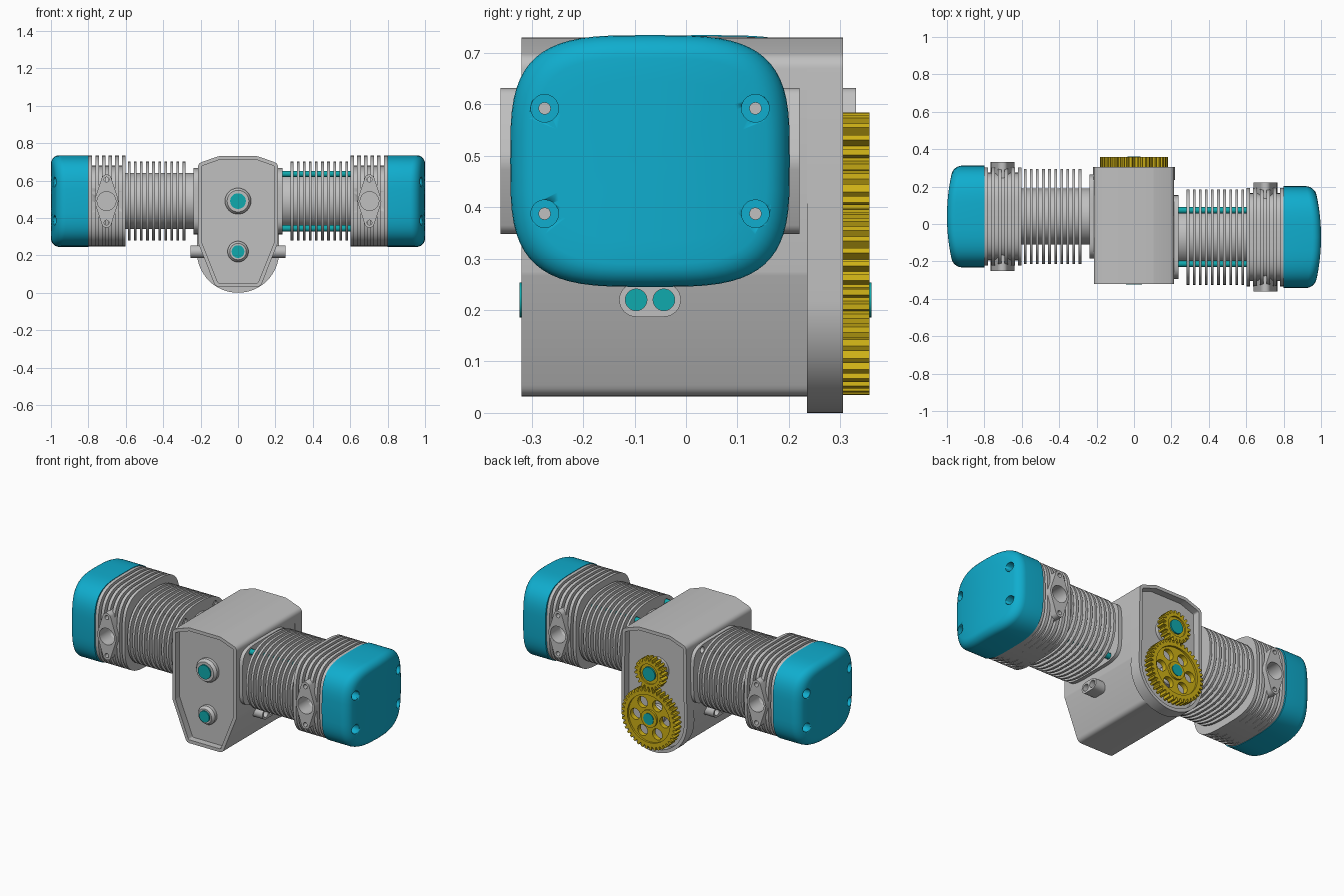
import bpy, bmesh
from math import sin, cos, pi, radians, copysign
from mathutils import Vector
from mathutils.geometry import convex_hull_2d

if "Cube" in bpy.data.objects:
    bpy.data.objects.remove(bpy.data.objects["Cube"])


def material(name, rgb):
    m = bpy.data.materials.new(name)
    m.use_nodes = True
    m.diffuse_color = (*rgb, 1)
    m.node_tree.nodes["Principled BSDF"].inputs["Base Color"].default_value = (*rgb, 1)
    return m


GREY = material("cast grey", (0.53, 0.53, 0.53))
BLUE = material("cover blue", (0.005, 0.42, 0.62))
TEAL = material("shaft teal", (0.005, 0.40, 0.42))
GOLD = material("gear gold", (0.62, 0.44, 0.008))
Z = 0.49          # cylinder and crankshaft height
CAM = 0.22        # lower shaft height


# ---- outlines: lists of 2D points ----
def circle(u, v, r, n=32):
    return [(u + r * cos(2 * pi * i / n), v + r * sin(2 * pi * i / n)) for i in range(n)]


def squircle(u, v, hu, up, down, power, n=64):
    pts = []
    for i in range(n):
        c, s = cos(2 * pi * i / n), sin(2 * pi * i / n)
        h = up if s > 0 else down
        pts.append((u + copysign(abs(c) ** (2 / power), c) * hu,
                    v + copysign(abs(s) ** (2 / power), s) * h))
    return pts


def hull(*loops):
    pts = [Vector(p) for loop in loops for p in loop]
    return [tuple(pts[i]) for i in convex_hull_2d(pts)]


def gear_outline(v, root, tip, teeth):
    pts = []
    for i in range(teeth):
        for f, r in ((0, root), (0.25, root), (0.4, tip), (0.8, tip)):
            a = 2 * pi * (i + f) / teeth
            pts.append((r * cos(a), v + r * sin(a)))
    return pts


# ---- solids ----
def finish(name, bm, mat):
    me = bpy.data.meshes.new(name)
    bmesh.ops.remove_doubles(bm, verts=bm.verts, dist=1e-5)
    bmesh.ops.recalc_face_normals(bm, faces=bm.faces)
    bm.to_mesh(me)
    bm.free()
    me.materials.clear()
    me.materials.append(mat)
    me.shade_smooth()
    me.set_sharp_from_angle(angle=radians(32))
    ob = bpy.data.objects.new(name, me)
    bpy.context.collection.objects.link(ob)
    return ob


def baked(ob):
    dg = bpy.context.evaluated_depsgraph_get()
    return bpy.data.meshes.new_from_object(ob.evaluated_get(dg))


def plate(name, loops, a, b, axis, mat=GREY):
    """Extrude an outline with optional holes from a to b along an axis."""
    cu = bpy.data.curves.new(name, "CURVE")
    cu.dimensions, cu.fill_mode, cu.extrude = "2D", "BOTH", abs(b - a) / 2
    for loop in loops:
        sp = cu.splines.new("POLY")
        sp.points.add(len(loop) - 1)
        for p, (u, v) in zip(sp.points, loop):
            p.co = (u, v, 0, 1)
        sp.use_cyclic_u = True
    tmp = bpy.data.objects.new(name + "_outline", cu)
    bpy.context.collection.objects.link(tmp)
    me = baked(tmp)
    bpy.data.objects.remove(tmp)
    bm = bmesh.new()
    bm.from_mesh(me)
    bpy.data.meshes.remove(me)
    for vert in bm.verts:
        u, v, w = vert.co
        w += (a + b) / 2
        vert.co = (w, u, v) if axis == "X" else (u, w, v)
    return finish(name, bm, mat)


def loft(name, rings, mat=GREY):
    bm = bmesh.new()
    rows = [[bm.verts.new(p) for p in ring] for ring in rings]
    n = len(rows[0])
    for r0, r1 in zip(rows, rows[1:]):
        for i in range(n):
            bm.faces.new((r0[i], r0[(i + 1) % n], r1[(i + 1) % n], r1[i]))
    bm.faces.new(rows[0])
    bm.faces.new(rows[-1])
    return finish(name, bm, mat)


def bake_modifiers(ob):
    me = baked(ob)
    ob.modifiers.clear()
    ob.data = me


def repeat(ob, count, step):
    m = ob.modifiers.new("repeat", "ARRAY")
    m.count, m.use_relative_offset, m.use_constant_offset = count, False, True
    m.constant_offset_displace = (step, 0, 0)
    bake_modifiers(ob)


def cut(ob, cutter):
    m = ob.modifiers.new("cut", "BOOLEAN")
    m.operation, m.object, m.solver = "DIFFERENCE", cutter, "EXACT"
    bake_modifiers(ob)


# ---- crankcase ----
corners = [(0.10, 0.70), (0.185, 0.67), (0.185, 0.275), (0.10, 0.062)]


def case_outline(r):
    return hull(*[circle(s * x, z, r, 24) for x, z in corners for s in (-1, 1)])


def back_outline(r):
    return hull(case_outline(r), circle(0, CAM, 0.19 + r, 64))


plate("crankcase", [case_outline(0.03)], -0.28, 0.25, "Y")
plate("front_rim", [case_outline(0.03), case_outline(0.01)], -0.32, -0.28, "Y")
plate("gear_housing", [back_outline(0.03)], 0.235, 0.262, "Y")
plate("back_rim", [back_outline(0.03), back_outline(0.01)], 0.262, 0.305, "Y")

# ---- shafts and their bearing bosses ----
for name, z, r, boss, back in (("crankshaft", Z, 0.042, 0.07, 0.357),
                               ("lower_shaft", CAM, 0.034, 0.056, 0.361)):
    plate(name, [circle(0, z, r)], -0.324, back, "Y", TEAL)
    for side, y0, y1 in (("front", -0.275, -0.316), ("back", 0.26, 0.3)):
        sections = ((y0, boss), (y0 + (y1 - y0) * 0.6, boss), (y1, boss - 0.012))
        loft(f"{name}_{side}_boss", [[(u, y, v) for u, v in circle(0, z, q)] for y, q in sections])

# ---- timing gears ----
plate("small_gear", [gear_outline(Z, 0.077, 0.095, 20), circle(0, Z, 0.06)], 0.305, 0.357, "Y", GOLD)
plate("small_gear_web", [circle(0, Z, 0.061)], 0.31, 0.348, "Y", GOLD)
plate("large_gear", [gear_outline(CAM - 0.002, 0.165, 0.183, 40), circle(0, CAM, 0.143)],
      0.305, 0.357, "Y", GOLD)
spokes = [circle(0.098 * cos(i * pi / 3), CAM + 0.098 * sin(i * pi / 3), 0.033, 24) for i in range(6)]
plate("large_gear_web", [circle(0, CAM, 0.145, 48)] + spokes, 0.315, 0.345, "Y", GOLD)
plate("large_gear_hub", [circle(0, CAM, 0.052)], 0.305, 0.357, "Y", GOLD)


def cover_rings(s, yc):
    """Rounded cover with an end face bowed across its width."""
    w, h, r = 0.272, 0.245, 0.045
    steps = [(0.80, 0, 0)]
    for i in range(7):
        t = i * pi / 12
        steps.append((0.965 - r + r * sin(t), r * (1 - cos(t)), 0.035))
    steps += [(0.965, d, 0.035) for d in (0.09, 0.14, 0.19, 0.235)]
    rings = []
    for x, inset, bow in steps:
        outline = squircle(yc, Z, w - inset, h - inset, h - inset, 3.5)
        rings.append([(s * (x + bow * (1 - ((y - yc) / w) ** 2)), y, z) for y, z in outline])
    return rings


def four(yc, du, dv, r):
    return [circle(yc + a * du, Z + b * dv, r, 20) for a in (-1, 1) for b in (-1, 1)]


# ---- the two opposed cylinders, staggered along the crankshaft ----
for side, s, yc in (("left", 1, -0.07), ("right", -1, 0.04)):
    holes = four(yc, 0.143, 0.145, 0.019)
    plate(f"{side}_cylinder_flange", [squircle(yc, Z, 0.225, 0.178, 0.178, 5)] + holes,
          s * 0.20, s * 0.237, "X")
    plate(f"{side}_barrel", [circle(yc, Z, 0.15, 64)], s * 0.2, s * 0.62, "X")
    fins = plate(f"{side}_barrel_fins", [squircle(yc, Z, 0.255, 0.212, 0.212, 2.5)] + holes,
                 s * 0.282, s * 0.296, "X")
    repeat(fins, 10, s * 0.0325)
    if s > 0:
        for i, c in enumerate(four(yc, 0.143, 0.145, 0.017)):
            plate(f"{side}_stud_{i + 1}", [c], 0.232, 0.62, "X", TEAL)

    # finned head, solid underneath
    head = plate(f"{side}_head", [squircle(yc, Z, 0.235, 0.19, 0.243, 3.5)], s * 0.602, s * 0.802, "X")
    head_fins = plate(f"{side}_head_fins", [squircle(yc, Z, 0.263, 0.243, 0.243, 3.5)],
                      s * 0.602, s * 0.621, "X")
    repeat(head_fins, 6, s * 0.0355)

    # oval port flanges front and back
    px = s * 0.703
    outline = hull(circle(px, Z, 0.063, 48), *[circle(px, Z + k * 0.115, 0.027) for k in (-1, 1)])
    small = [circle(px, Z + k * 0.115, 0.013, 16) for k in (-1, 1)]
    for end, k in (("front", -1), ("back", 1)):
        bore = plate("port_cutter", [circle(px, Z, 0.051)], yc + k * 0.12, yc + k * 0.35, "Y")
        for part in (head, head_fins):
            cut(part, bore)
        bpy.data.objects.remove(bore)
        plate(f"{side}_{end}_port", [outline, circle(px, Z, 0.05)] + small,
              yc + k * 0.2, yc + k * 0.291, "Y")

    # end cover with counterbored bolts
    cover = loft(f"{side}_cover", cover_rings(s, yc), BLUE)
    bores = plate("bolt_cutter", four(yc, 0.205, 0.1025, 0.027), s * 0.935, s * 1.05, "X")
    cut(cover, bores)
    bpy.data.objects.remove(bores)
    plate(f"{side}_cover_bolts", four(yc, 0.205, 0.1025, 0.012), s * 0.92, s * 0.942, "X")

    # push rod tube with two rods
    rods = [circle(yc + d, CAM, 0.021, 24) for d in (-0.027, 0.027)]
    plate(f"{side}_rod_tube", [hull(*[circle(yc + d, CAM, 0.033) for d in (-0.027, 0.027)])] + rods,
          s * 0.13, s * 0.255, "X")
    plate(f"{side}_push_rods", rods, s * 0.13, s * 0.215, "X", TEAL)
